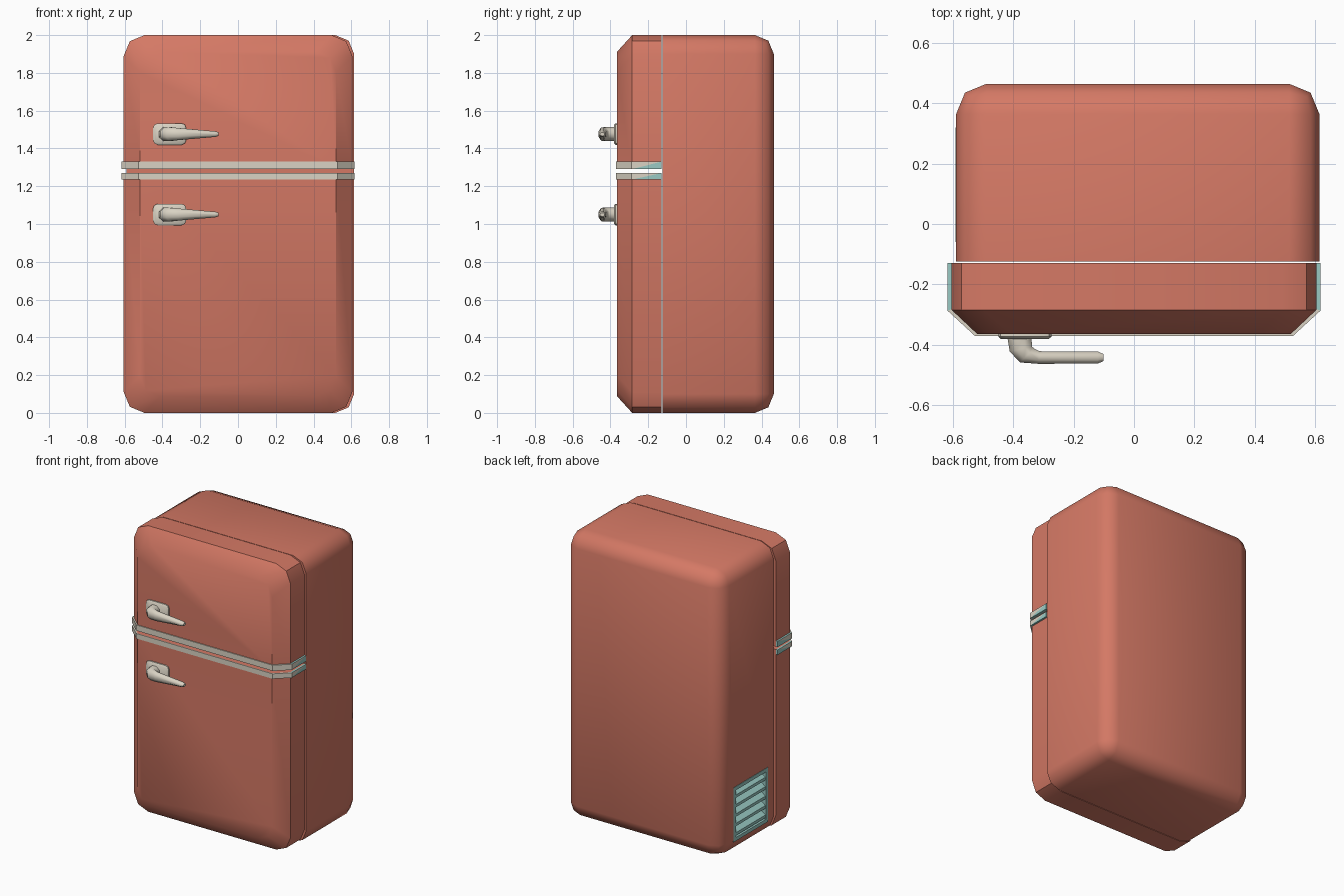
import bpy, bmesh, math
from mathutils import Vector

old = bpy.data.objects.get("Cube")
if old:
    bpy.data.objects.remove(old, do_unlink=True)


def material(name, rgb):
    m = bpy.data.materials.new(name)
    m.use_nodes = True
    m.diffuse_color = (*rgb, 1)
    m.node_tree.nodes["Principled BSDF"].inputs["Base Color"].default_value = (*rgb, 1)
    return m


RED = material("coral_red", (0.66, 0.19, 0.13))
CREAM = material("warm_cream", (0.70, 0.65, 0.55))
TEAL = material("pale_teal", (0.32, 0.59, 0.55))


def finish(bm, name, mats, angle=None):
    bmesh.ops.recalc_face_normals(bm, faces=bm.faces)
    mesh = bpy.data.meshes.new(name)
    bm.to_mesh(mesh)
    bm.free()
    for m in mats:
        mesh.materials.append(m)
    ob = bpy.data.objects.new(name, mesh)
    bpy.context.scene.collection.objects.link(ob)
    if angle:
        smooth(ob, angle)
    return ob


def activate(ob):
    bpy.ops.object.select_all(action='DESELECT')
    ob.select_set(True)
    bpy.context.view_layer.objects.active = ob


def smooth(ob, angle):
    activate(ob)
    bpy.ops.object.shade_smooth_by_angle(angle=math.radians(angle))


def box(bm, lo, hi):
    verts = bmesh.ops.create_cube(bm, size=1)["verts"]
    for v in verts:
        v.co = Vector([lo[i] + (v.co[i] + 0.5) * (hi[i] - lo[i]) for i in range(3)])
    return verts


def loft(bm, rings):
    """Join closed rings of points and cap both ends."""
    rows = [[bm.verts.new(p) for p in ring] for ring in rings]
    n = len(rows[0])
    for a, b in zip(rows, rows[1:]):
        for i in range(n):
            bm.faces.new((a[i], a[(i + 1) % n], b[(i + 1) % n], b[i]))
    bm.faces.new(rows[0])
    bm.faces.new(rows[-1])


def rounded_rect(half_x, half_z, r, y, cx=0, cz=1):
    pts = []
    for q, (sx, sz) in enumerate([(1, 1), (-1, 1), (-1, -1), (1, -1)]):
        for k in range(3):
            a = math.radians(90 * q + 45 * k)
            pts.append((cx + sx * (half_x - r) + r * math.cos(a), y,
                        cz + sz * (half_z - r) + r * math.sin(a)))
    return pts


# Cabinet: box rounded on every edge except the front ones
SIDE, SEAM = -0.59, -0.125
bm = bmesh.new()
box(bm, (SIDE, SEAM, 0), (0.615, 0.465, 2))
edges = [e for e in bm.edges if any(v.co.y > 0 for v in e.verts)]
bmesh.ops.bevel(bm, geom=edges, offset=0.1, segments=2, profile=0.5, affect='EDGES')
cabinet = finish(bm, "cabinet", [RED])

# Recess for the side vent
Y0, Y1, Z0, Z1 = -0.06, 0.32, 0.09, 0.47
bm = bmesh.new()
box(bm, (SIDE - 0.1, Y0, Z0), (SIDE + 0.04, Y1, Z1))
cutter = finish(bm, "vent_cutter", [RED])
cutter.hide_render = True
cut = cabinet.modifiers.new("vent_hole", 'BOOLEAN')
cut.object = cutter
cut.solver = 'EXACT'
activate(cabinet)
bpy.ops.object.modifier_apply(modifier=cut.name)
bpy.data.objects.remove(cutter, do_unlink=True)
smooth(cabinet, 60)

# Vent: backing, frame and slanted slats
bm = bmesh.new()
F = 0.025
box(bm, (SIDE + 0.032, Y0, Z0), (SIDE + 0.04, Y1, Z1))
for lo, hi in [((Y0, Z0), (Y1, Z0 + F)), ((Y0, Z1 - F), (Y1, Z1)),
               ((Y0, Z0), (Y0 + F, Z1)), ((Y1 - F, Z0), (Y1, Z1))]:
    box(bm, (SIDE - 0.003, *lo), (SIDE + 0.035, *hi))
SLATS = 5
step = (Z1 - Z0 - 2 * F) / SLATS
for i in range(SLATS):
    z = Z0 + F + i * step
    slat = box(bm, (SIDE, Y0 + F, z + 0.01), (SIDE + 0.035, Y1 - F, z + 0.03))
    for v in slat:
        if v.co.x > SIDE + 0.01:
            v.co.z += 0.025
finish(bm, "side_vent", [TEAL])


# Doors: one chamfered shell, cut at the split between the two doors
def door(name, z, keep_up):
    bm = bmesh.new()
    loft(bm, [rounded_rect(0.605, 1, 0.11, SEAM - 0.004),
              rounded_rect(0.605, 1, 0.11, -0.285),
              rounded_rect(0.52, 0.912, 0.11, -0.365)])
    res = bmesh.ops.bisect_plane(bm, geom=bm.verts[:] + bm.edges[:] + bm.faces[:],
                                 plane_co=(0, 0, z), plane_no=(0, 0, 1),
                                 clear_inner=keep_up, clear_outer=not keep_up)
    rim = [e for e in res["geom_cut"] if isinstance(e, bmesh.types.BMEdge)]
    bmesh.ops.edgeloop_fill(bm, edges=rim)
    finish(bm, name, [RED], 40)


door("upper_door", 1.29, True)
door("lower_door", 1.27, False)


# Trim bands wrapping the door edges, with teal on the rear of the sides
def trim(name, z0, z1):
    half = [((0.618, -0.13), (0.6, -0.13)), ((0.618, -0.288), (0.6, -0.28)),
            ((0.528, -0.371), (0.515, -0.355))]
    path = half + [((-o[0], o[1]), (-i[0], i[1])) for o, i in reversed(half)]
    bm = bmesh.new()
    loft(bm, [[(*o, z0), (*o, z1), (*i, z1), (*i, z0)] for o, i in path])
    for f in list(bm.faces):
        c = f.calc_center_median()
        if abs(c.x) > 0.617:
            # outer side face: diagonal from low front to high back
            a = next(v for v in f.verts if v.co.y < -0.2 and v.co.z < z0 + 0.001)
            b = next(v for v in f.verts if v.co.y > -0.2 and v.co.z > z1 - 0.001)
            bmesh.utils.face_split(f, a, b)
    for f in bm.faces:
        c = f.calc_center_median()
        front_tri = len(f.verts) == 3 and c.y < -0.2
        f.material_index = int(abs(c.x) > 0.59 and c.y > -0.25 and not front_tri)
    finish(bm, name, [CREAM, TEAL])


trim("upper_trim", 1.29, 1.33)
trim("lower_trim", 1.235, 1.27)


# Handles: rounded mounting plate and a bent, tapering lever
def handle(prefix, z):
    bm = bmesh.new()
    loft(bm, [rounded_rect(0.088, 0.057, 0.025, -0.36, -0.362, z),
              rounded_rect(0.088, 0.057, 0.025, -0.374, -0.362, z),
              rounded_rect(0.08, 0.049, 0.022, -0.381, -0.362, z)])
    finish(bm, prefix + "_handle_plate", [CREAM], 40)

    # x, y, turn in degrees, half thickness, half height
    sections = [(-0.381, -0.37, 0, 0.040, 0.036), (-0.375, -0.415, 12, 0.038, 0.037),
                (-0.355, -0.436, 45, 0.033, 0.036), (-0.315, -0.443, 85, 0.021, 0.032),
                (-0.12, -0.443, 90, 0.02, 0.015), (-0.102, -0.443, 90, 0.012, 0.009)]
    rings = []
    for x, y, turn, w, h in sections:
        t = math.radians(turn)
        ring = []
        for k in range(8):
            a = math.radians(45 * k + 22.5)
            u, v = w * 1.08 * math.cos(a), h * 1.08 * math.sin(a)
            ring.append((x + u * math.cos(t), y + u * math.sin(t), z + v))
        rings.append(ring)
    bm = bmesh.new()
    loft(bm, rings)
    finish(bm, prefix + "_handle_lever", [CREAM], 50)


handle("upper", 1.476)
handle("lower", 1.05)
